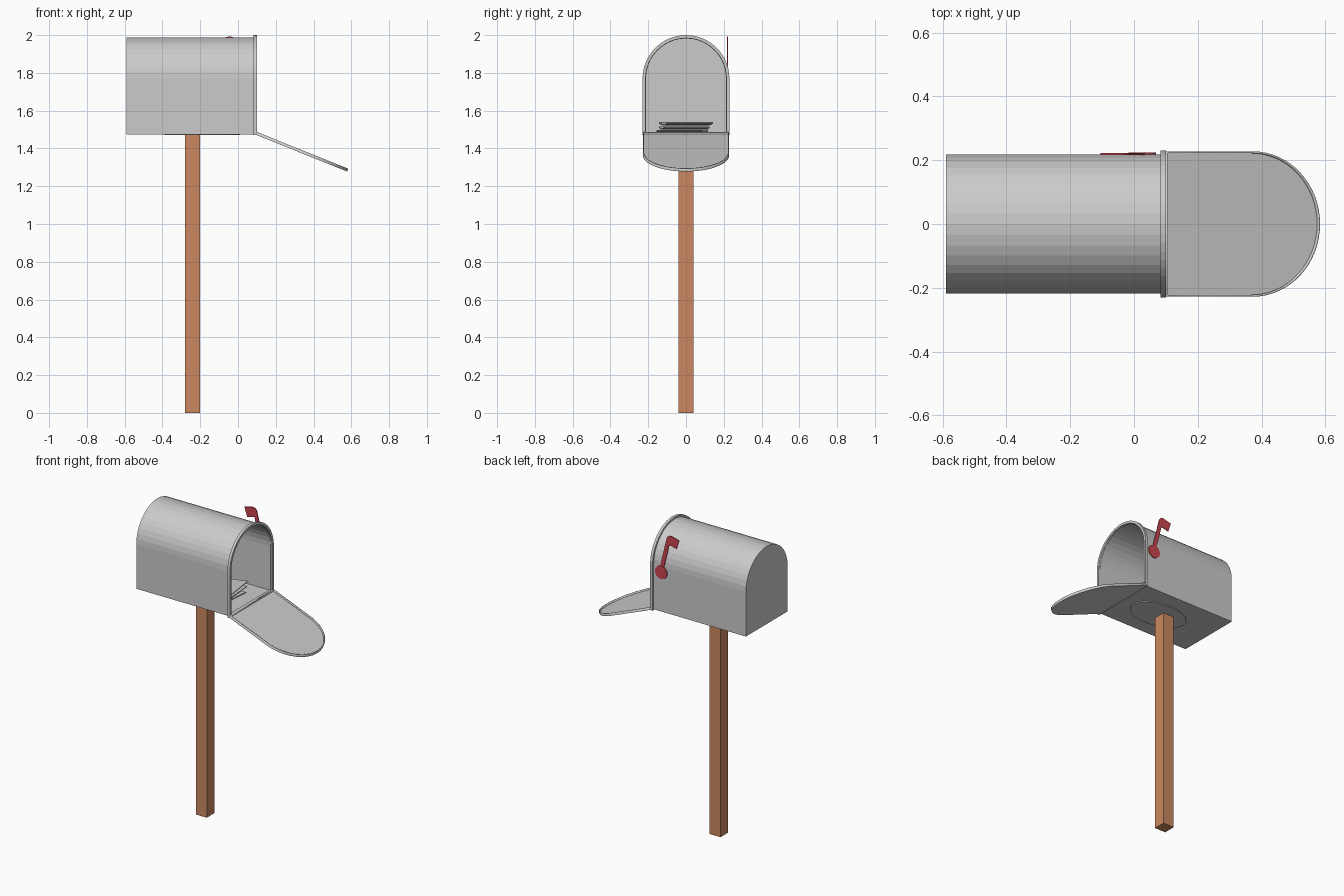
import bpy, bmesh
from math import sin, cos, pi, radians
from mathutils import Matrix, Vector

if "Cube" in bpy.data.objects:
    bpy.data.objects.remove(bpy.data.objects["Cube"])


def material(name, color):
    m = bpy.data.materials.new(name)
    m.diffuse_color = color
    m.use_nodes = True
    m.node_tree.nodes["Principled BSDF"].inputs["Base Color"].default_value = m.diffuse_color
    return m


wood = material("wood", (0.60, 0.25, 0.12, 1))
red = material("red", (0.60, 0.06, 0.08, 1))


def arch(r, base, spring, n):
    """Outline of an arch: straight sides from base to spring, round top."""
    pts = [(-r, base), (r, base)]
    return pts + [(r * cos(pi * i / n), spring + r * sin(pi * i / n)) for i in range(n + 1)]


def prism(name, pts, place, depth, open_caps=(), wall=0, mat=None):
    """Extrude a 2D outline by depth; optionally open the caps and give it thin walls."""
    bm = bmesh.new()
    rings = [[bm.verts.new(place(a, b, d)) for a, b in pts] for d in (0, depth)]
    caps = [bm.faces.new(r) for r in rings]
    n = len(pts)
    for i in range(n):
        j = (i + 1) % n
        bm.faces.new((rings[0][i], rings[0][j], rings[1][j], rings[1][i]))
    bmesh.ops.recalc_face_normals(bm, faces=bm.faces)
    bmesh.ops.delete(bm, geom=[caps[i] for i in open_caps], context='FACES_ONLY')
    me = bpy.data.meshes.new(name)
    bm.to_mesh(me)
    bm.free()
    ob = bpy.data.objects.new(name, me)
    bpy.context.collection.objects.link(ob)
    if wall:
        s = ob.modifiers.new("wall", 'SOLIDIFY')
        s.thickness, s.offset, s.use_even_offset = wall, -1, True
    if mat:
        me.materials.append(mat)
    return ob


# Post
prism("post", [(-0.28, -0.04), (-0.2, -0.04), (-0.2, 0.04), (-0.28, 0.04)],
      lambda a, b, d: (a, b, d), 1.475, mat=wood)

# Box body, open at the front, and the raised rim round its mouth
prism("box_body", arch(0.218, 1.475, 1.77, 20),
      lambda a, b, d: (-0.59 + d, a, b), 0.68, open_caps=(1,), wall=0.006)
prism("mouth_rim", arch(0.23, 1.47, 1.77, 24),
      lambda a, b, d: (0.083 + d, a, b), 0.018, open_caps=(0, 1), wall=0.016)

# Hinged door, a shallow pan hanging open
tilt = radians(21.9)
prism("door", arch(0.228, 0, 0.292, 32),
      lambda a, b, d: (0.095 + b * cos(tilt) + d * sin(tilt), a,
                       1.472 - b * sin(tilt) + d * cos(tilt)),
      0.016, open_caps=(1,), wall=0.006)

# Mounting plate under the box
prism("mounting_plate", [(-0.19 + 0.2 * cos(pi * i / 16), 0.12 * sin(pi * i / 16)) for i in range(32)],
      lambda a, b, d: (a, b, 1.47 + d), 0.006)

# Flag with pivot disc on the far side
lean = radians(14)


def flag_place(a, b, d):
    return (0.026 + a * cos(lean) - b * sin(lean), 0.217 + d,
            1.735 + a * sin(lean) + b * cos(lean))


corner = [(-0.012 + 0.03 * cos(pi * i / 12), 0.238 + 0.03 * sin(pi * i / 12)) for i in range(7)]
prism("flag", [(-0.009, 0), (0.018, 0)] + corner + [(-0.068, 0.268), (-0.064, 0.205), (-0.009, 0.205)],
      flag_place, 0.005, mat=red)
prism("flag_pivot", [(0.043 * cos(pi * i / 12), 0.043 * sin(pi * i / 12)) for i in range(24)],
      flag_place, 0.007, mat=red)


# Letters: thin, gently bowed sheets stacked on the floor
def letter(name, y, z, turn, bow):
    n = 8
    xs = [-0.18 + 0.36 * i / n for i in range(n + 1)]
    lower = [(x, bow * (x / 0.18) ** 2) for x in xs]
    outline = lower + [(x, h + 0.005) for x, h in reversed(lower)]
    m = Matrix.Translation((-0.19, y, z)) @ Matrix.Rotation(turn, 4, 'Z')
    prism(name, outline, lambda a, b, d: m @ Vector((a, d - 0.12, b)), 0.24)


for i, (y, z, turn, bow) in enumerate([(-0.02, 1.484, -0.1, 0.008), (-0.01, 1.5, 0.08, 0.01),
                                       (0.0, 1.522, 0.14, 0.012)]):
    letter(f"letter_{i + 1}", y, z, turn, bow)

# Smooth only the finely rounded door
door = bpy.data.objects["door"]
bpy.context.view_layer.objects.active = door
door.select_set(True)
bpy.ops.object.shade_smooth_by_angle(angle=radians(30))
